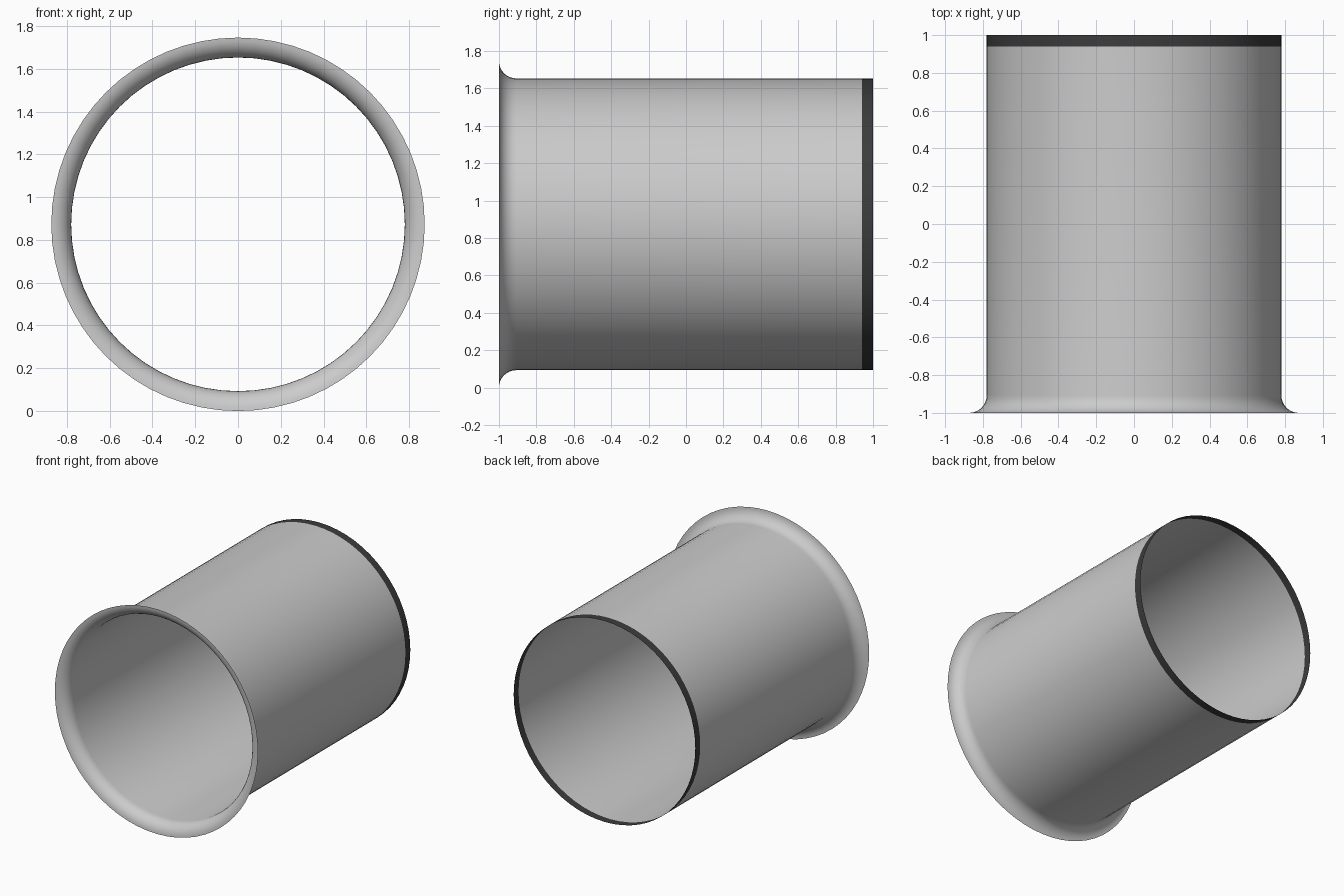
import bpy
import bmesh
from math import sin, cos, pi
from mathutils import Vector

cube = bpy.data.objects.get("Cube")
if cube:
    bpy.data.objects.remove(cube, do_unlink=True)

SIDES = 64
TUBE_R = 0.78
FLARE = 0.093
CENTRE_Z = TUBE_R + FLARE
BAND_Y = 0.94


def make_material(name, value):
    mat = bpy.data.materials.new(name)
    mat.use_nodes = True
    colour = (value, value, value, 1)
    mat.diffuse_color = colour
    mat.node_tree.nodes["Principled BSDF"].inputs["Base Color"].default_value = colour
    return mat


def revolve(name, profile, mat):
    """Turn (radius, y) points into an open shell around the y axis."""
    bm = bmesh.new()
    verts = [bm.verts.new((r, y, 0)) for r, y in profile]
    edges = [bm.edges.new(pair) for pair in zip(verts, verts[1:])]
    bmesh.ops.spin(bm, geom=verts + edges, cent=(0, 0, 0), axis=(0, 1, 0),
                   angle=2 * pi, steps=SIDES)
    bmesh.ops.remove_doubles(bm, verts=bm.verts, dist=0.0001)
    # Point every face outward from the axis
    bm.normal_update()
    for face in bm.faces:
        c = face.calc_center_median()
        if face.normal.dot(Vector((c.x, 0, c.z))) < 0:
            face.normal_flip()
        face.smooth = True
    mesh = bpy.data.meshes.new(name)
    bm.to_mesh(mesh)
    bm.free()
    mesh.materials.append(mat)
    obj = bpy.data.objects.new(name, mesh)
    obj.location.z = CENTRE_Z
    bpy.context.collection.objects.link(obj)
    return obj


light_grey = make_material("light grey", 0.6)
dark_grey = make_material("dark grey", 0.045)

# Tube whose front edge curls outward in a quarter circle
steps = 8
lip = [(TUBE_R + FLARE * (1 - sin(a)), -1 + FLARE * (1 - cos(a)))
       for a in (pi / 2 * i / steps for i in range(steps + 1))]
revolve("flared_tube", lip + [(TUBE_R, BAND_Y)], light_grey)

# Dark band around the rear edge
revolve("rear_band", [(TUBE_R, BAND_Y), (TUBE_R, 1)], dark_grey)
